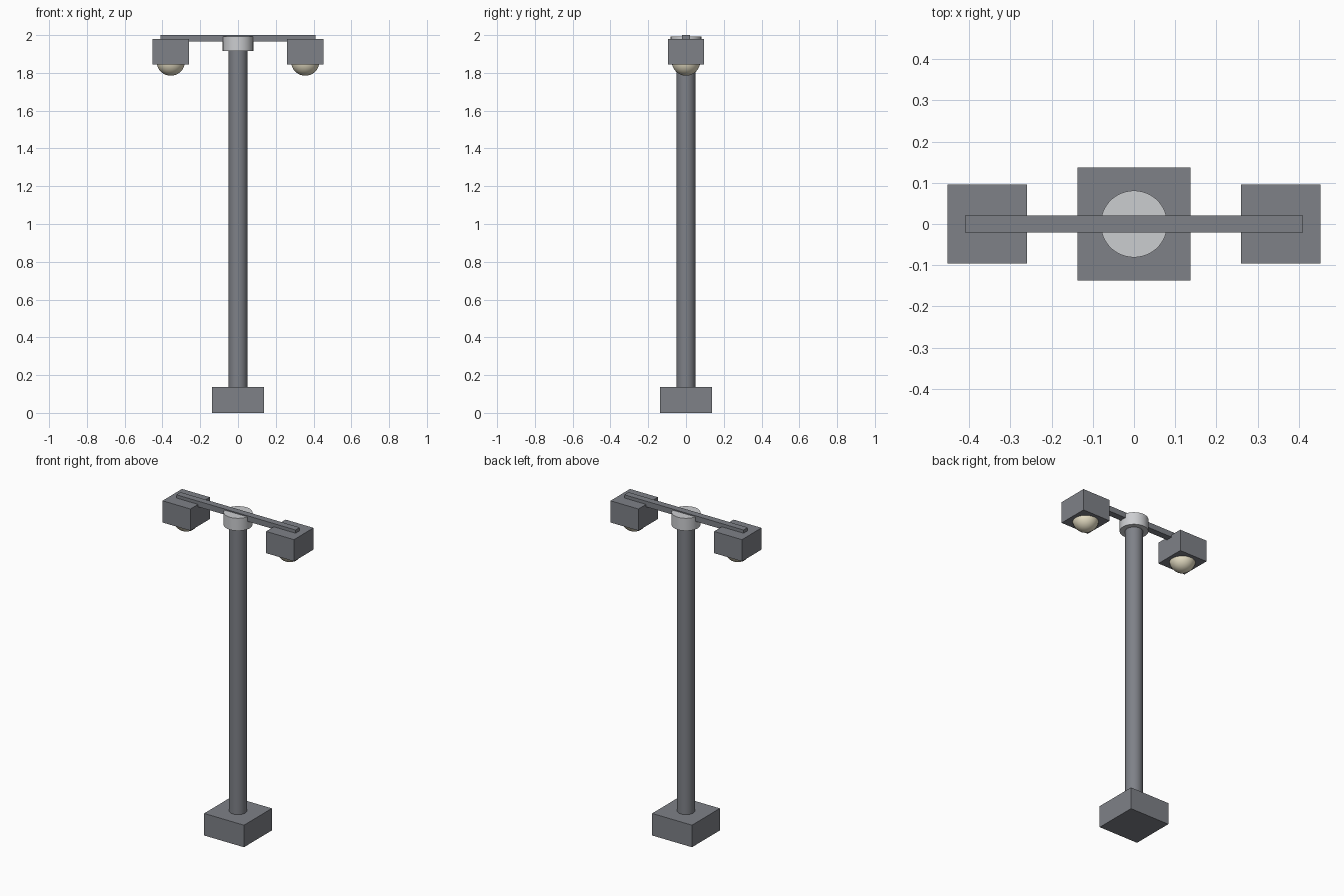
import bpy
from math import radians

if "Cube" in bpy.data.objects:
    bpy.data.objects.remove(bpy.data.objects["Cube"], do_unlink=True)


def material(name, rgb):
    mat = bpy.data.materials.new(name)
    mat.use_nodes = True
    mat.diffuse_color = (*rgb, 1)
    mat.node_tree.nodes["Principled BSDF"].inputs["Base Color"].default_value = (*rgb, 1)
    return mat


steel = material("dark steel grey", (0.21, 0.22, 0.245))
silver = material("light silver", (0.60, 0.61, 0.63))
glow = material("warm cream glass", (0.80, 0.74, 0.56))


def finish(name, mat, smooth=False):
    obj = bpy.context.object
    obj.name = obj.data.name = name
    obj.data.materials.append(mat)
    if smooth:
        bpy.ops.object.shade_smooth_by_angle(angle=radians(40))
    return obj


def box(name, mat, size, x, bottom):
    bpy.ops.mesh.primitive_cube_add(size=1, location=(x, 0, bottom + size[2] / 2))
    obj = bpy.context.object
    obj.scale = size
    bpy.ops.object.transform_apply(location=False, rotation=False, scale=True)
    return finish(name, mat)


def cylinder(name, mat, radius, bottom, top):
    bpy.ops.mesh.primitive_cylinder_add(
        vertices=48, radius=radius, depth=top - bottom, location=(0, 0, (bottom + top) / 2))
    return finish(name, mat, smooth=True)


# Base, post and the collar that carries the cross arm
box("base_block", steel, (0.274, 0.274, 0.137), 0, 0)
cylinder("post", steel, 0.05, 0.13, 1.95)
cylinder("collar", silver, 0.081, 1.915, 1.993)
box("cross_arm", steel, (0.82, 0.041, 0.035), 0, 1.965)

# One lamp housing with a half-sunk globe at each end of the arm
for side, x in (("left", 0.356), ("right", -0.356)):
    box(side + "_lamp_housing", steel, (0.192, 0.192, 0.135), x, 1.845)
    bpy.ops.mesh.primitive_uv_sphere_add(
        segments=32, ring_count=16, radius=0.075, location=(x, 0, 1.86))
    finish(side + "_lamp_globe", glow, smooth=True)
